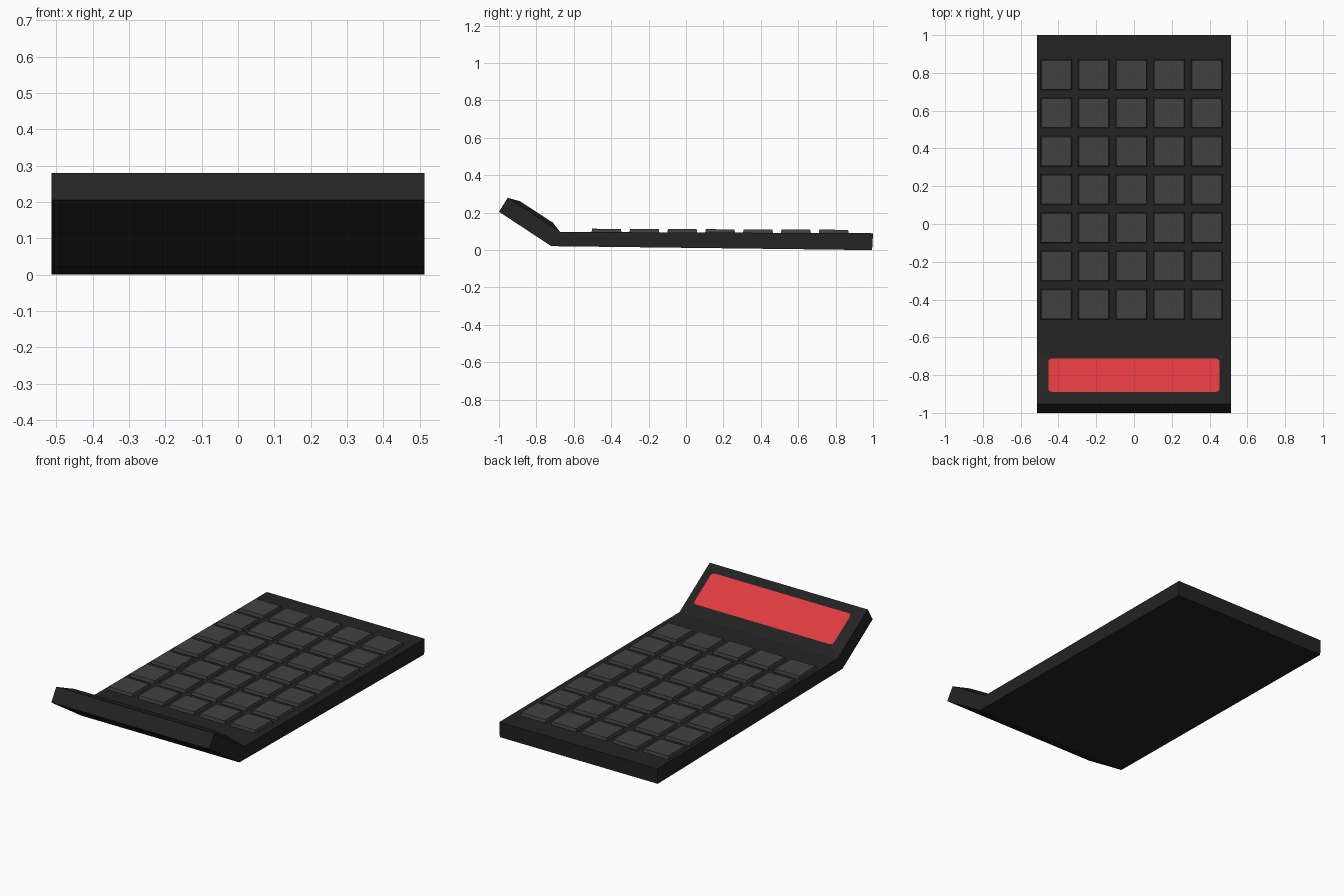
import bpy, bmesh, math
from mathutils import Vector

if "Cube" in bpy.data.objects:
    bpy.data.objects.remove(bpy.data.objects["Cube"])


def material(name, rgb):
    m = bpy.data.materials.new(name)
    m.diffuse_color = (*rgb, 1)
    m.use_nodes = True
    m.node_tree.nodes["Principled BSDF"].inputs["Base Color"].default_value = m.diffuse_color
    return m


BLACK = material("black plastic", (0.017, 0.017, 0.017))
GREY = material("grey keys", (0.053, 0.053, 0.053))
RED = material("red screen", (0.73, 0.042, 0.05))


def finish(bm, name, *mats):
    bmesh.ops.recalc_face_normals(bm, faces=bm.faces)
    me = bpy.data.meshes.new(name)
    bm.to_mesh(me)
    bm.free()
    ob = bpy.data.objects.new(name, me)
    for m in mats:
        me.materials.append(m)
    bpy.context.collection.objects.link(ob)
    return ob


def loft(name, lower, upper, *mats):
    """Join two matching loops; the last material goes on the upper cap."""
    bm = bmesh.new()
    a = [bm.verts.new(p) for p in lower]
    b = [bm.verts.new(p) for p in upper]
    for i in range(len(a)):
        j = (i + 1) % len(a)
        bm.faces.new((a[i], a[j], b[j], b[i]))
    bm.faces.new(a[::-1])
    bm.faces.new(b).material_index = len(mats) - 1
    return finish(bm, name, *mats)


def rounded_rect(x0, x1, y0, y1, r, steps=4):
    pts = []
    corners = ((x1 - r, y1 - r), (x0 + r, y1 - r), (x0 + r, y0 + r), (x1 - r, y0 + r))
    for k, (cx, cy) in enumerate(corners):
        for s in range(steps + 1):
            a = math.pi / 2 * (k + s / steps)
            pts.append((cx + r * math.cos(a), cy + r * math.sin(a)))
    return pts


# Body: side profile with the tilted display, extruded across the width
HALF = 0.513
TOP, FOLD = Vector((0, -0.953, 0.28)), Vector((0, -0.672, 0.097))
profile = [(0.995, 0.0), (1.0, 0.09), (FOLD.y, FOLD.z), (TOP.y, TOP.z),
           (-1.0, 0.205), (-0.72, 0.021)]
loft("body", [(-HALF, y, z) for y, z in profile],
     [(HALF, y, z) for y, z in profile], BLACK)

# Screen: raised bezel on the tilted face with a red rounded top
along = (FOLD - TOP).normalized()
out = Vector((0, -along.z, along.y))
length = (FOLD - TOP).length


def on_display(pts, n):
    return [TOP + Vector((x, 0, 0)) + along * t + out * n for x, t in pts]


loft("screen",
     on_display(rounded_rect(-HALF, HALF, 0, length, 0.001), -0.001),
     on_display(rounded_rect(-0.453, 0.453, 0.064, 0.274, 0.02), 0.02),
     BLACK, RED)

# Keys: 5 x 7 grid of slightly tapered caps following the gentle slope
for row in range(7):
    for col in range(5):
        cx, cy = -0.412 + col * 0.1993, -0.425 + row * 0.2025

        def key_loop(half, lift):
            return [(cx + sx * half, cy + sy * half * 0.97, 0.0941 - 0.0042 * (cy + sy * half) + lift)
                    for sx, sy in ((-1, -1), (1, -1), (1, 1), (-1, 1))]

        loft(f"key_{row + 1}_{col + 1}", key_loop(0.083, -0.002), key_loop(0.079, 0.018), GREY)
